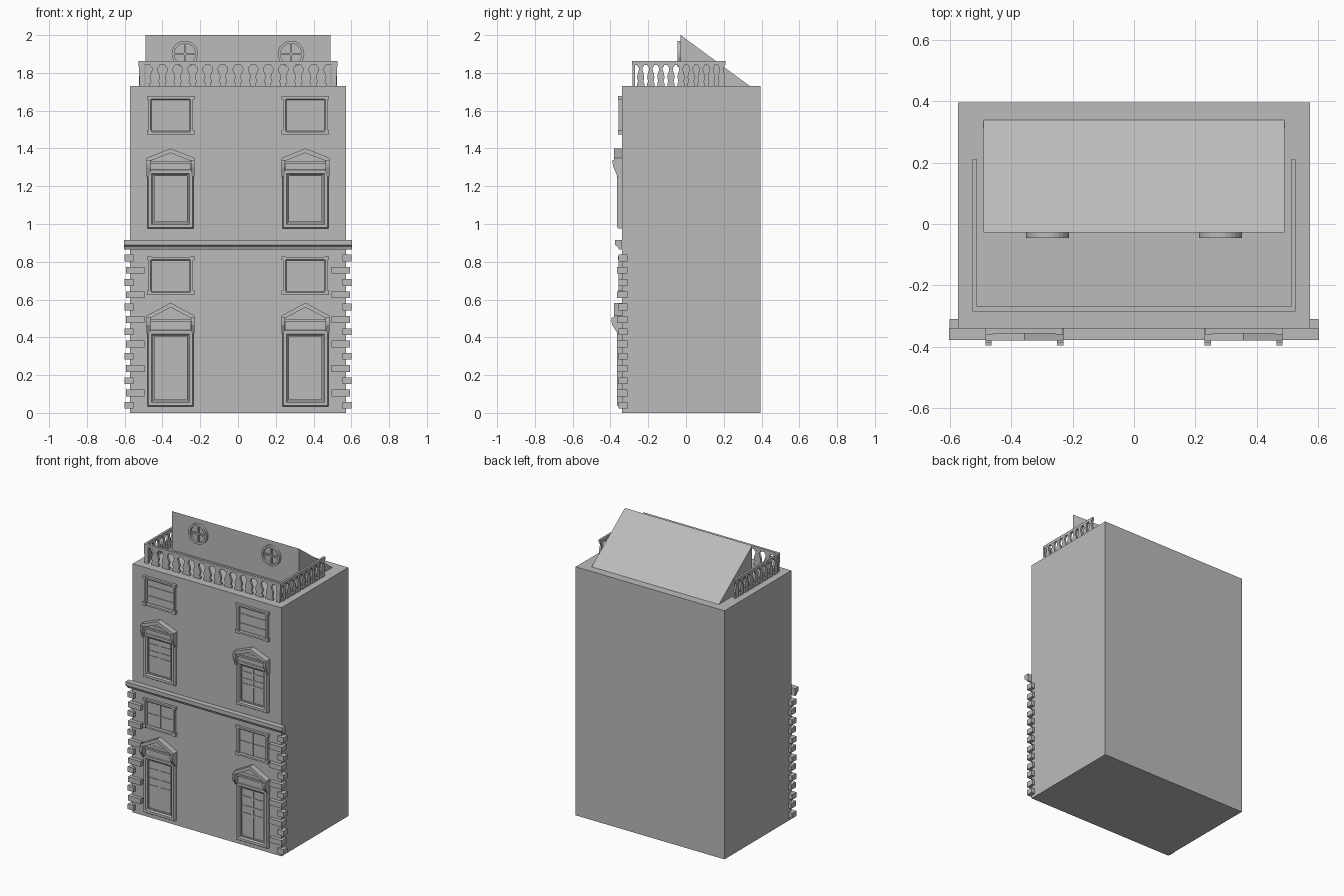
import bpy, bmesh, math

if "Cube" in bpy.data.objects:
    bpy.data.objects.remove(bpy.data.objects["Cube"])

stone = bpy.data.materials.new("grey stone")
stone.diffuse_color = (0.5, 0.5, 0.5, 1)
stone.use_nodes = True
stone.node_tree.nodes["Principled BSDF"].inputs["Base Color"].default_value = stone.diffuse_color
WALL = -0.34          # front wall plane
CX = 0.357            # centre of the window and door bays


def finish(name, bm, mirror=True):
    bmesh.ops.recalc_face_normals(bm, faces=bm.faces[:])
    me = bpy.data.meshes.new(name)
    bm.to_mesh(me)
    bm.free()
    me.materials.append(stone)
    ob = bpy.data.objects.new(name, me)
    bpy.context.collection.objects.link(ob)
    if mirror:
        ob.modifiers.new("mirror", 'MIRROR').use_mirror_merge = False
    return ob


def loft(bm, loops):
    """Skin a list of equal-length point loops and cap both ends."""
    rows = [[bm.verts.new(p) for p in lp] for lp in loops]
    n = len(rows[0])
    for a, b in zip(rows, rows[1:]):
        for i in range(n):
            j = (i + 1) % n
            bm.faces.new((a[i], a[j], b[j], b[i]))
    bm.faces.new(rows[0])
    bm.faces.new(rows[-1])


def box(bm, x0, x1, y0, y1, z0, z1):
    loft(bm, [[(x0, y0, z), (x1, y0, z), (x1, y1, z), (x0, y1, z)] for z in (z0, z1)])


def prism_y(bm, pts, y0, y1):
    loft(bm, [[(x, y, z) for x, z in pts] for y in (y0, y1)])


def prism_x(bm, pts, x0, x1):
    loft(bm, [[(x, y, z) for y, z in pts] for x in (x0, x1)])


def panel(bm, x0, x1, z0, z1, steps):
    """Rectangular moulding: steps are (inset, y) from wall to centre panel."""
    loft(bm, [[(x0 + d, y, z0 + d), (x1 - d, y, z0 + d),
               (x1 - d, y, z1 - d), (x0 + d, y, z1 - d)] for d, y in steps])


# main block
bm = bmesh.new()
box(bm, -0.573, 0.573, WALL, 0.395, 0, 1.73)
finish("building_block", bm, False)

# lean-to attic roof
bm = bmesh.new()
prism_x(bm, [(-0.028, 1.73), (-0.028, 2.0), (0.338, 1.73)], -0.49, 0.49)
finish("attic_roof", bm, False)

# string course between the storeys
bm = bmesh.new()
prism_x(bm, [(WALL, 0.864), (-0.355, 0.866), (-0.36, 0.878), (-0.372, 0.886),
             (-0.377, 0.89), (-0.377, 0.916), (WALL, 0.916)], -0.603, 0.603)
finish("string_course", bm, False)

# corner quoins, alternately short and long
bm = bmesh.new()
for i in range(13):
    z = 0.04 + i * 0.065
    short = i % 2 == 0
    box(bm, 0.553 if short else 0.495, 0.6 if short else 0.592,
        -0.357 if short else -0.365, -0.31, z - 0.018, z + 0.018)
finish("corner_quoins", bm)

# square windows with eared frames
def window(name, z0, z1, upright):
    bm = bmesh.new()
    x0, x1 = CX - 0.118, CX + 0.118
    panel(bm, x0, x1, z0, z1, [(0, WALL), (0, -0.357), (0.012, -0.357),
                               (0.018, -0.350), (0.018, -0.343)])
    for xa in (x0 - 0.008, x1 - 0.016):
        box(bm, xa, xa + 0.024, -0.36, WALL, z0 - 0.002, z0 + 0.022)
        box(bm, xa, xa + 0.024, -0.36, WALL, z1 - 0.016, z1 + 0.002)
    zm = (z0 + z1) / 2
    if upright:
        box(bm, CX - 0.004, CX + 0.004, -0.348, WALL, z0 + 0.015, z1 - 0.015)
        rails = [zm]
    else:
        rails = [zm - 0.033, zm + 0.033]
    for z in rails:
        box(bm, x0 + 0.015, x1 - 0.015, -0.347, WALL, z - 0.003, z + 0.003)
    finish(name, bm)


window("upper_windows", 1.475, 1.675, False)
window("lower_windows", 0.625, 0.825, True)


# pedimented doorways
def doorway(name, z0, ztop, eave, peak, console_z, console_y):
    bm = bmesh.new()
    w = 0.122
    # stepped surround and door leaf
    panel(bm, CX - w, CX + w, z0, ztop,
          [(0, WALL), (0, -0.357), (0.005, -0.365), (0.022, -0.365),
           (0.03, -0.356), (0.036, -0.356), (0.036, -0.344)])
    a, b = z0 + 0.034, ztop - 0.034
    h = b - a
    for f in (0.47, 0.62, 0.81):
        box(bm, CX - w + 0.034, CX + w - 0.034, -0.348, WALL,
            a + h * f - 0.006, a + h * f + 0.006)
    box(bm, CX - 0.006, CX + 0.006, -0.348, WALL, a, b)
    # entablature
    box(bm, CX - 0.105, CX + 0.105, -0.36, WALL, ztop - 0.002, eave)
    box(bm, CX - 0.115, CX + 0.115, -0.372, WALL, eave - 0.03, eave - 0.018)
    # tympanum and raking cornice
    t, o = 0.024, 0.127
    prism_y(bm, [(CX - o, eave - t), (CX + o, eave - t), (CX + o, eave), (CX, peak),
                 (CX - o, eave)], -0.358, WALL)
    prism_y(bm, [(CX - o, eave - t), (CX - o, eave), (CX, peak), (CX + o, eave),
                 (CX + o, eave - t), (CX, peak - t)], -0.380, WALL)
    # scroll consoles
    for s in (-1, 1):
        xa = CX + s * 0.117
        prism_x(bm, [(WALL, console_z), (-0.362, console_z),
                     (console_y + 0.004, eave - 0.05), (console_y, eave - 0.03),
                     (console_y, eave - 0.01), (WALL, eave - 0.01)],
                xa - 0.01, xa + 0.01)
    finish(name, bm)


doorway("upper_doorways", 0.976, 1.29, 1.35, 1.40, 1.25, -0.388)
doorway("lower_doorways", 0.034, 0.44, 0.515, 0.583, 0.42, -0.395)

# round attic windows with cross bars
bm = bmesh.new()
RX, RZ, N = 0.281, 1.9, 24
loft(bm, [[(RX + r * math.cos(2 * math.pi * i / N), y, RZ + r * math.sin(2 * math.pi * i / N))
           for i in range(N)]
          for r, y in ((0.07, -0.026), (0.07, -0.046), (0.056, -0.046), (0.056, -0.031))])
box(bm, RX - 0.005, RX + 0.005, -0.042, -0.028, RZ - 0.06, RZ + 0.06)
box(bm, RX - 0.06, RX + 0.06, -0.042, -0.028, RZ - 0.005, RZ + 0.005)
finish("round_windows", bm)

# balustrade rails
bm = bmesh.new()
box(bm, -0.526, 0.526, -0.285, -0.268, 1.843, 1.862)
finish("front_handrail", bm, False)
bm = bmesh.new()
box(bm, 0.511, 0.526, -0.268, 0.21, 1.843, 1.862)
finish("side_handrails", bm)

# vase-shaped balusters: half width and height along the profile
VASE = [(0.5, 1.73), (0.5, 1.745), (0.36, 1.752), (0.5, 1.775), (0.46, 1.79),
        (0.26, 1.815), (0.26, 1.826), (0.46, 1.838), (0.46, 1.845)]


def vase(c, width):
    return ([(c + f * width, z) for f, z in VASE] +
            [(c - f * width, z) for f, z in reversed(VASE)])


bm = bmesh.new()
for i in range(6):
    prism_y(bm, vase(0.04 + i * 0.08, 0.055), -0.284, -0.269)
prism_y(bm, [(0.495, 1.73), (0.52, 1.73), (0.526, 1.845), (0.495, 1.845)], -0.284, -0.269)
finish("front_balusters", bm)
bm = bmesh.new()
for i in range(9):
    prism_x(bm, vase(-0.24 + i * 0.0535, 0.038), 0.512, 0.525)
finish("side_balusters", bm)
